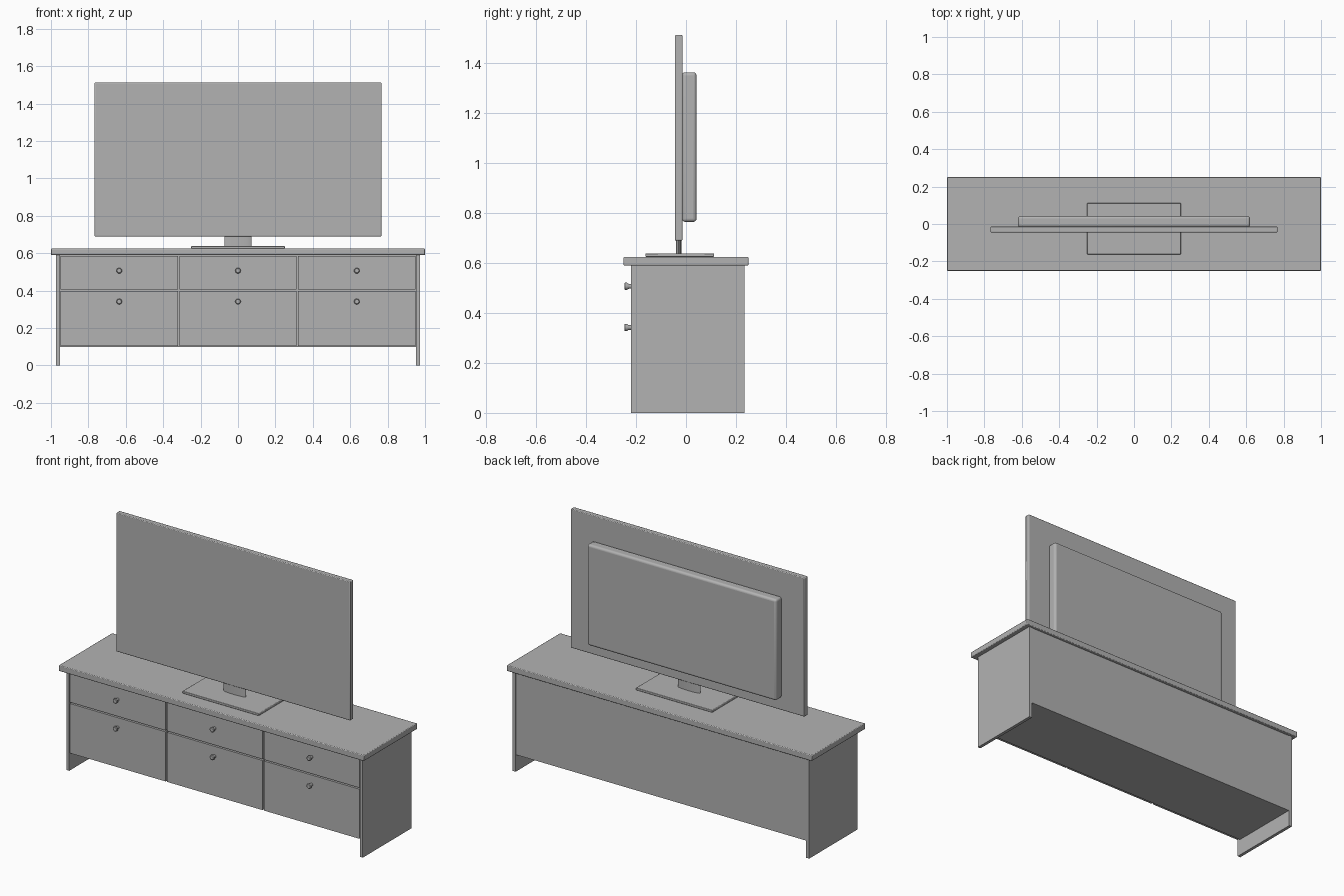
import bpy
import bmesh
import math
from mathutils import Matrix, Vector

cube = bpy.data.objects.get("Cube")
if cube:
    bpy.data.objects.remove(cube, do_unlink=True)

# One plain grey for everything
grey = bpy.data.materials.new("plain_grey")
grey.use_nodes = True
colour = (0.448, 0.448, 0.448, 1)
grey.diffuse_color = colour
grey.node_tree.nodes["Principled BSDF"].inputs["Base Color"].default_value = colour


def add_object(name, bm):
    mesh = bpy.data.meshes.new(name)
    bmesh.ops.recalc_face_normals(bm, faces=bm.faces)
    bm.to_mesh(mesh)
    bm.free()
    mesh.materials.append(grey)
    obj = bpy.data.objects.new(name, mesh)
    bpy.context.collection.objects.link(obj)
    return obj


def smooth(obj):
    bpy.ops.object.select_all(action="DESELECT")
    obj.select_set(True)
    bpy.context.view_layer.objects.active = obj
    bpy.ops.object.shade_smooth_by_angle(angle=math.radians(35))


def box(name, x, y, z, bevel=0, segments=2):
    """Box from (min, max) pairs, with optional rounded edges."""
    bm = bmesh.new()
    bmesh.ops.create_cube(bm, size=1)
    for v in bm.verts:
        v.co = Vector([(a + b) / 2 + c * (b - a) for (a, b), c in zip((x, y, z), v.co)])
    obj = add_object(name, bm)
    if bevel:
        mod = obj.modifiers.new("rounded_edges", "BEVEL")
        mod.width = bevel
        mod.segments = segments
        smooth(obj)
    return obj


def knob(name, x, y, z):
    """Turned knob, flaring towards the front."""
    profile = [(0, 0), (0.009, 0), (0.010, 0.012), (0.015, 0.020), (0.015, 0.026), (0.011, 0.029), (0, 0.029)]
    bm = bmesh.new()
    verts = [bm.verts.new((r, -d, 0)) for r, d in profile]
    edges = [bm.edges.new(pair) for pair in zip(verts, verts[1:])]
    bmesh.ops.spin(bm, geom=verts + edges, cent=(0, 0, 0), axis=(0, 1, 0),
                   angle=math.tau, steps=20)
    bmesh.ops.remove_doubles(bm, verts=bm.verts, dist=0.0001)
    bmesh.ops.translate(bm, verts=bm.verts, vec=(x, y, z))
    smooth(add_object(name, bm))


# Cabinet
box("tabletop", (-1, 1), (-0.25, 0.25), (0.59, 0.625), 0.004)
for side, s in (("left", 1), ("right", -1)):
    box(side + "_side_panel", sorted((s * 0.953, s * 0.972)), (-0.22, 0.235), (0, 0.59))
box("carcass", (-0.953, 0.953), (-0.20, 0.232), (0.10, 0.59))

# Drawer fronts and knobs, three columns of two
rows = {"upper": (0.407, 0.585, 0.507), "lower": (0.105, 0.399, 0.342)}
for column, cx in (("right", -0.635), ("middle", 0), ("left", 0.635)):
    for row, (low, high, knob_z) in rows.items():
        label = row + "_" + column
        box(label + "_drawer_front", (cx - 0.313, cx + 0.313), (-0.218, -0.20), (low, high))
        knob(label + "_knob", cx, -0.218, knob_z)

# Television
box("stand_base", (-0.25, 0.25), (-0.163, 0.112), (0.625, 0.639), 0.003)
box("screen_panel", (-0.767, 0.767), (-0.045, -0.014), (0.69, 1.513), 0.004)
box("rear_housing", (-0.62, 0.62), (-0.016, 0.042), (0.765, 1.364), 0.013, 4)

# Flattened oval neck
bm = bmesh.new()
bmesh.ops.create_cone(bm, cap_ends=True, segments=32, radius1=1, radius2=1, depth=1,
                      matrix=Matrix.Translation((0, -0.03, 0.665)) @ Matrix.Diagonal((0.073, 0.011, 0.056, 1)))
smooth(add_object("stand_neck", bm))
